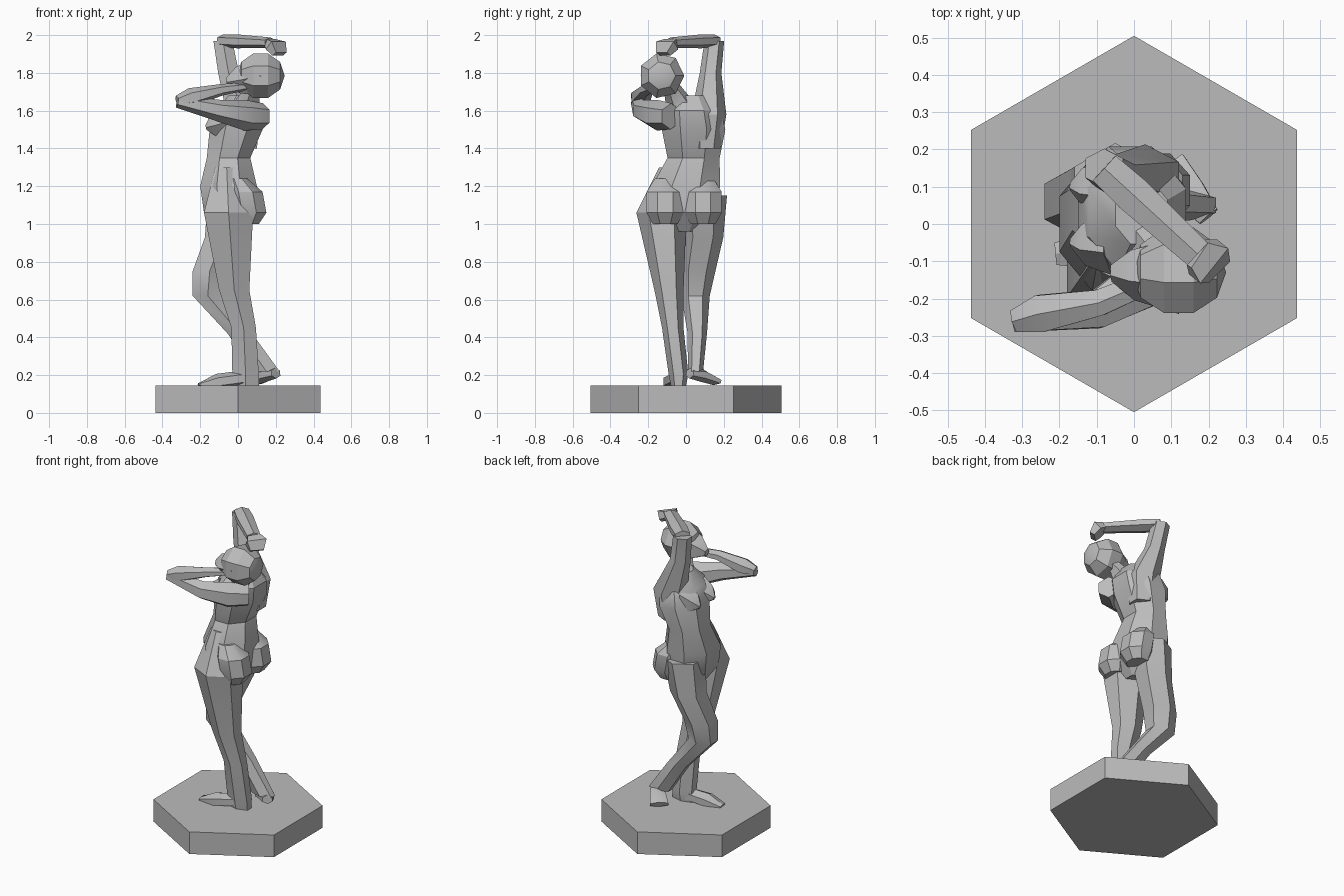
import bpy
import bmesh
from math import cos, sin, pi
from mathutils import Matrix, Vector

default_cube = bpy.data.objects.get("Cube")
if default_cube:
    bpy.data.objects.remove(default_cube, do_unlink=True)

stone = bpy.data.materials.new("grey_stone")
stone.use_nodes = True
grey = (0.5, 0.5, 0.5, 1)
stone.diffuse_color = grey
stone.node_tree.nodes["Principled BSDF"].inputs["Base Color"].default_value = grey

up = Vector((0, 0, 1))
parts = []


def finish(name, bm):
    """Turn a bmesh into a named, coloured object."""
    bmesh.ops.recalc_face_normals(bm, faces=bm.faces)
    mesh = bpy.data.meshes.new(name)
    bm.to_mesh(mesh)
    bm.free()
    mesh.materials.append(stone)
    obj = bpy.data.objects.new(name, mesh)
    bpy.context.collection.objects.link(obj)
    parts.append(obj)


def level_axes(points, index):
    """Section axes for upright parts."""
    return Vector((1, 0, 0)), Vector((0, 1, 0))


def square_axes(points, index):
    """Section axes square to the path, for reaching parts."""
    following = points[min(index + 1, len(points) - 1)]
    previous = points[max(index - 1, 0)]
    along = following - previous
    side = along.cross(up).normalized()
    return side, side.cross(along).normalized()


def loft(name, axes, centres, widths, first_depth=1, last_depth=1, sides=6):
    """Bridge polygons along a path; depth is a share of width, eased from first to last."""
    bm = bmesh.new()
    points = [Vector(centre) for centre in centres]
    corner_scale = 1 / cos(pi / sides)
    rings = []
    for index, (point, width) in enumerate(zip(points, widths)):
        ease = (index / (len(points) - 1)) ** 2
        depth = first_depth + (last_depth - first_depth) * ease
        across, through = axes(points, index)
        ring = []
        for corner in range(sides):
            angle = 2 * pi * (corner + 0.5) / sides
            offset = across * cos(angle) + through * (depth * sin(angle))
            ring.append(bm.verts.new(point + offset * width * corner_scale))
        rings.append(ring)
    for low, high in zip(rings, rings[1:]):
        for corner in range(sides):
            after = (corner + 1) % sides
            bm.faces.new((low[corner], low[after], high[after], high[corner]))
    bm.faces.new(rings[0])
    bm.faces.new(rings[-1])
    finish(name, bm)


# Hexagonal plinth
plinth_top = 0.145
loft("plinth", level_axes, [(0, 0, 0), up * plinth_top], [0.437, 0.437])

# Torso from crotch to shoulders
loft("torso", level_axes,
     [(-.04, -.02, .96), (-.04, -.01, 1.06), (-.05, 0, 1.2), (-.05, .04, 1.35),
      (-.01, .04, 1.5), (.01, .03, 1.6), (.02, .03, 1.68)],
     [.07, .14, .15, .115, .14, .13, .07], 1.2, 1.2, sides=8)

# Buttocks and breasts, one pair each
for side_name, hip_y, chest_y in (("left", -.11, -.05), ("right", .09, .1)):
    loft(side_name + "_buttock", level_axes,
         [(.05, hip_y, 1), (.06, hip_y, 1.06), (.04, hip_y, 1.17), (0, hip_y, 1.24)],
         [.06, .09, .09, .05], 1.1, 1.1, sides=8)
    loft(side_name + "_breast", square_axes,
         [(-.06, chest_y, 1.54), (-.13, chest_y, 1.52), (-.17, chest_y, 1.51)],
         [.07, .05, .01], sides=5)

# Standing left leg and foot
left_ankle = Vector((.04, -.04, plinth_top))
loft("left_leg", level_axes,
     [(-.06, -.08, 1.3), (-.05, -.13, 1.06), (-.02, -.09, .65), (.03, -.07, .45),
      left_ankle + up * .06, left_ankle],
     [.06, .13, .08, .065, .07, .07], 0.9, 0.5)
loft("left_foot", square_axes,
     [left_ankle + up * .04, (-.11, -.07, .165), (-.21, -.08, .15)],
     [.04, .05, .03], 0.9, 0.2)

# Bent right leg with its heel lifted behind
right_ankle = Vector((.15, .05, .22))
loft("right_leg", level_axes,
     [(-.05, .09, 1.15), (-.08, .09, .93), (-.15, .06, .75), (-.16, .05, .62),
      (.01, .06, .42), right_ankle],
     [.11, .095, .09, .08, .065, .07], 1, 0.5)
loft("right_foot", square_axes,
     [(.2, .02, .21), (.15, .08, .2), (.09, .15, .165)],
     [.03, .045, .055], 0.8, 0.3)

# Neck, faceted head and the face in front of it
head_centre = Vector((.12, -.13, 1.785))
loft("neck", level_axes, [(.03, -.01, 1.6), (.06, -.05, 1.68), head_centre],
     [.08, .055, .05])
head = bmesh.new()
bmesh.ops.create_uvsphere(
    head, u_segments=7, v_segments=5, radius=0.127,
    matrix=Matrix.Translation(head_centre) @ Matrix.Rotation(pi / 2, 4, "Y"))
finish("head", head)
loft("face", square_axes, [head_centre, (0, -.13, 1.76), (-.06, -.13, 1.75)],
     [.09, .06, .02], sides=5)

# Left arm folded forward with the hand at the chin
left_elbow = Vector((-.32, -.26, 1.65))
loft("left_upper_arm", square_axes,
     [(.13, -.08, 1.57), (.04, -.15, 1.575), (-.1, -.23, 1.6), left_elbow],
     [.06, .07, .05, .03])
loft("left_forearm", square_axes,
     [left_elbow, (-.25, -.24, 1.67), (-.09, -.21, 1.71), (.05, -.15, 1.73)],
     [.03, .05, .035, .03], 0.9, 0.6)

# Right arm raised with the forearm across the top of the head
right_elbow = Vector((-.08, .15, 1.97))
right_wrist = Vector((.17, -.08, 1.96))
loft("right_upper_arm", level_axes,
     [(.03, .11, 1.4), (.03, .12, 1.58), (-.05, .13, 1.8), right_elbow],
     [.07, .09, .055, .05], 0.9, 0.9)
loft("right_forearm", square_axes,
     [right_elbow, right_elbow.lerp(right_wrist, 0.3), right_wrist],
     [.045, .05, .04], 0.65, 0.6)
loft("right_hand", square_axes,
     [right_wrist, (.2, -.1, 1.945), (.22, -.12, 1.9)],
     [.04, .06, .04], 0.5, 0.4, sides=4)

# Crisp facets with softly shaded shallow angles
bpy.ops.object.select_all(action="DESELECT")
for obj in parts:
    obj.select_set(True)
bpy.context.view_layer.objects.active = parts[0]
bpy.ops.object.shade_smooth_by_angle(angle=pi / 6)
